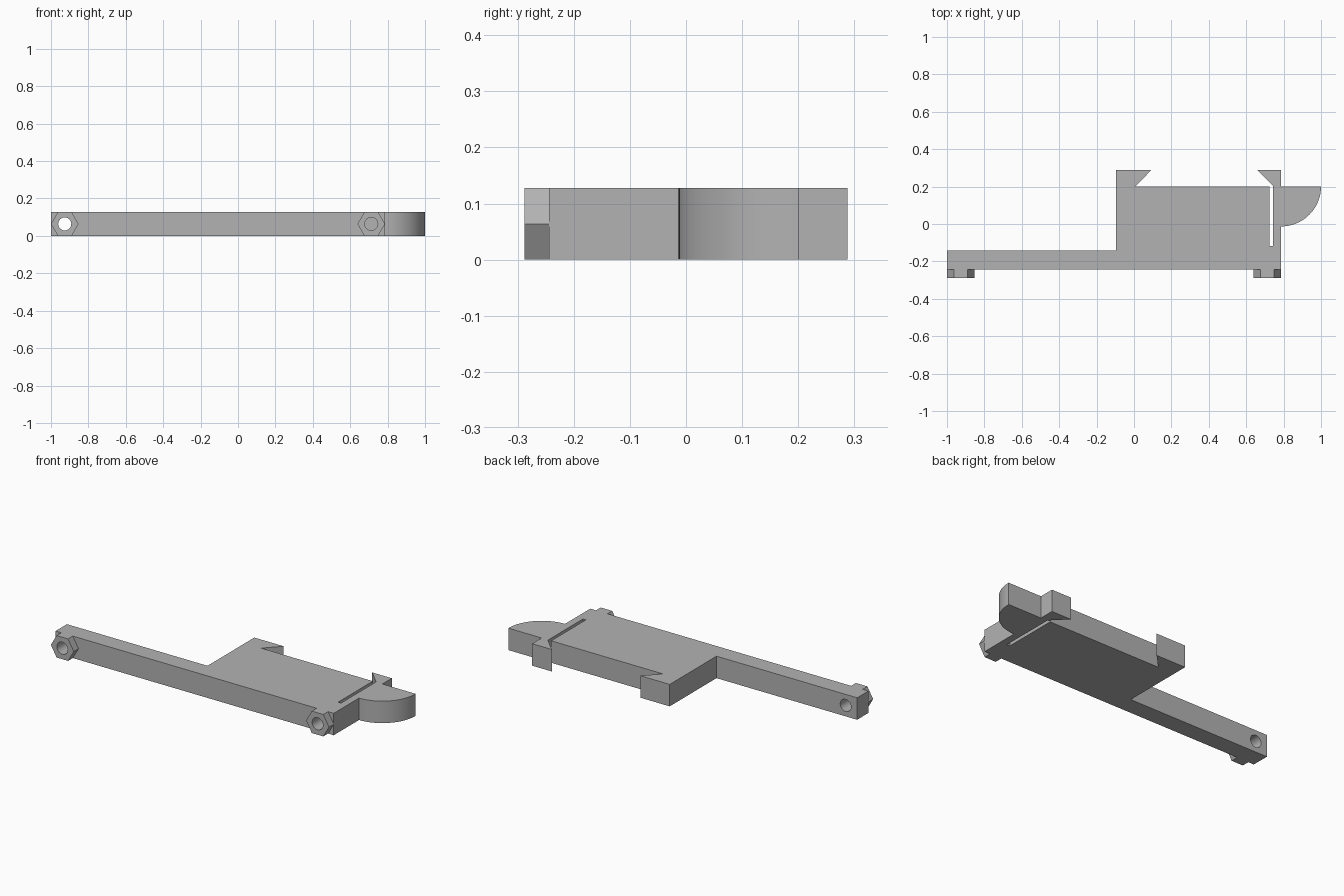
import bpy, bmesh, math
from mathutils import Matrix, Vector

cube = bpy.data.objects.get("Cube")
if cube:
    bpy.data.objects.remove(cube, do_unlink=True)

HEIGHT = 0.1275
FRONT, BOSS_FRONT, ARM_BACK, BACK = -0.2445, -0.288, -0.141, 0.288
SIDE, LEDGE = 0.786, 0.201
HEX_R = HEIGHT / math.sqrt(3)
HOLE_R = 0.035

grey = bpy.data.materials.new("plain grey")
grey.use_nodes = True
grey.diffuse_color = (0.45, 0.45, 0.45, 1)
grey.node_tree.nodes["Principled BSDF"].inputs["Base Color"].default_value = (0.45, 0.45, 0.45, 1)


def add_object(name, bm):
    bmesh.ops.recalc_face_normals(bm, faces=bm.faces)
    mesh = bpy.data.meshes.new(name)
    bm.to_mesh(mesh)
    bm.free()
    mesh.materials.append(grey)
    obj = bpy.data.objects.new(name, mesh)
    bpy.context.collection.objects.link(obj)
    return obj


def plate(name, outline):
    """Extrude a plan outline upward from the ground."""
    bm = bmesh.new()
    face = bm.faces.new([bm.verts.new((x, y, 0)) for x, y in outline])
    top = bmesh.ops.extrude_face_region(bm, geom=[face])["geom"]
    verts = [v for v in top if isinstance(v, bmesh.types.BMVert)]
    bmesh.ops.translate(bm, verts=verts, vec=Vector((0, 0, HEIGHT)))
    return add_object(name, bm)


def prism(name, x, y0, y1, radius, sides, turn=0.0):
    """Regular prism lying along y."""
    bm = bmesh.new()
    place = (Matrix.Translation((x, (y0 + y1) / 2, HEIGHT / 2))
             @ Matrix.Rotation(math.pi / 2, 4, 'X') @ Matrix.Rotation(turn, 4, 'Z'))
    bmesh.ops.create_cone(bm, cap_ends=True, segments=sides, radius1=radius,
                          radius2=radius, depth=y1 - y0, matrix=place)
    return add_object(name, bm)


def cut(obj, cutter):
    mod = obj.modifiers.new("hole", 'BOOLEAN')
    mod.operation = 'DIFFERENCE'
    mod.solver = 'EXACT'
    mod.object = cutter


# Body: arm, block, flexing clip arm and rounded thumb tab in one outline
arc = [(SIDE + (1 - SIDE) * math.cos(a), LEDGE + (1 - SIDE) * math.sin(a))
       for a in (math.radians(-90 + 90 * i / 24) for i in range(25))]
outline = [(-1, FRONT), (SIDE, FRONT)] + arc + [
    (SIDE, LEDGE), (SIDE, BACK), (0.66, BACK), (0.744, 0.204),
    (0.744, -0.118), (0.725, -0.118), (0.725, LEDGE),
    (0.008, LEDGE), (0.092, BACK), (-0.097, BACK), (-0.097, ARM_BACK), (-1, ARM_BACK)]
body = plate("body", outline)
parts = [body]

# Hexagonal bosses; the hole at the arm end goes through, the other is blind
for side, x, depth in (("right", -1 + HEX_R, ARM_BACK + 0.02), ("left", SIDE - HEX_R, ARM_BACK)):
    boss = prism(side + "_hex_boss", x, BOSS_FRONT, FRONT, HEX_R, 6, math.pi / 2)
    # Put a corner of the hexagon on the horizontal axis
    if max(v.co.z for v in boss.data.vertices) > HEIGHT + 0.001:
        boss.data.transform(Matrix.Translation((x, 0, HEIGHT / 2))
                            @ Matrix.Rotation(math.pi / 6, 4, 'Y')
                            @ Matrix.Translation((-x, 0, -HEIGHT / 2)))
    cutter = prism(side + "_hole_cutter", x, BOSS_FRONT - 0.05, depth, HOLE_R, 32)
    cutter.hide_render = True
    cutter.hide_set(True)
    cut(body, cutter)
    cut(boss, cutter)
    parts.append(boss)

# Bake the holes and remove the cutters
deps = bpy.context.evaluated_depsgraph_get()
deps.update()
baked = [bpy.data.meshes.new_from_object(p.evaluated_get(deps)) for p in parts]
for part, mesh in zip(parts, baked):
    part.modifiers.clear()
    part.data = mesh
for obj in [o for o in bpy.data.objects if o.name.endswith("_cutter")]:
    bpy.data.objects.remove(obj, do_unlink=True)

# Smooth the rounded tab and holes, keep other edges sharp
bpy.ops.object.select_all(action='DESELECT')
for part in parts:
    part.select_set(True)
bpy.context.view_layer.objects.active = body
bpy.ops.object.shade_smooth_by_angle(angle=math.radians(25))
